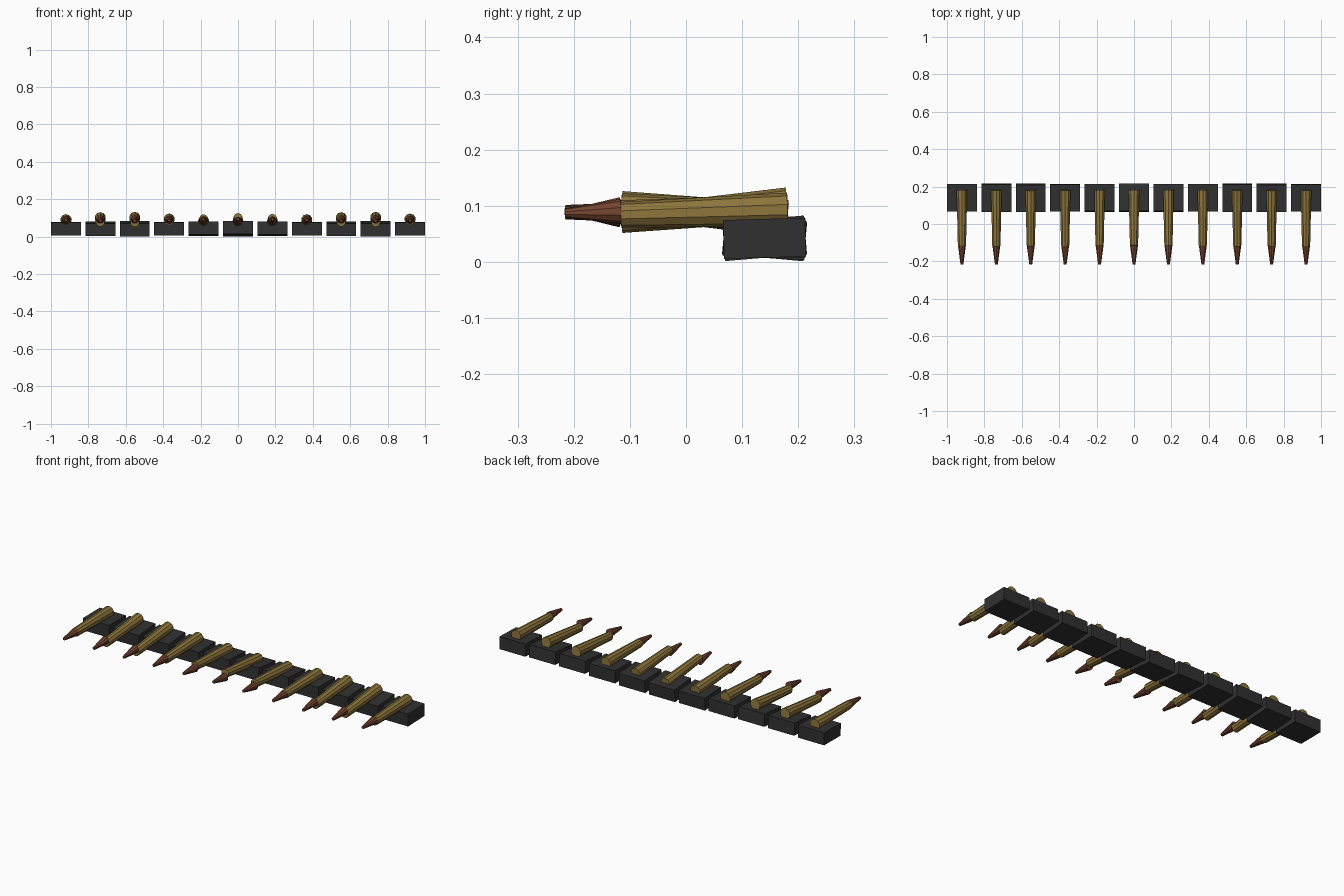
import bpy, bmesh, math
from mathutils import Matrix

if "Cube" in bpy.data.objects:
    bpy.data.objects.remove(bpy.data.objects["Cube"])


def material(name, rgb):
    m = bpy.data.materials.new(name)
    m.diffuse_color = (*rgb, 1)
    m.use_nodes = True
    m.node_tree.nodes["Principled BSDF"].inputs["Base Color"].default_value = m.diffuse_color
    return m


brass = material("brass", (0.27, 0.18, 0.045))
copper = material("copper", (0.18, 0.06, 0.03))
steel = material("dark steel", (0.03, 0.03, 0.03))


def finish(bm, name, mat, loc, tilt):
    me = bpy.data.meshes.new(name)
    bm.to_mesh(me)
    bm.free()
    me.materials.append(mat)
    ob = bpy.data.objects.new(name, me)
    ob.location = loc
    ob.rotation_euler.x = tilt
    bpy.context.collection.objects.link(ob)


def cone(name, mat, x, y0, y1, r0, r1, z, tilt, sides=10):
    """Tapered tube from y0 (front, r0) to y1 (back, r1), tilted about its middle."""
    bm = bmesh.new()
    bmesh.ops.create_cone(bm, cap_ends=True, segments=sides, radius1=r1, radius2=r0,
                          depth=y1 - y0, matrix=Matrix.Rotation(math.pi / 2, 4, 'X'))
    finish(bm, name, mat, (x, (y0 + y1) / 2, z), tilt)


def box(name, mat, loc, size, tilt):
    bm = bmesh.new()
    bmesh.ops.create_cube(bm, size=1, matrix=Matrix.Diagonal((*size, 1)))
    finish(bm, name, mat, loc, tilt)


# belt of eleven rounds, each rocking along a wave
for i in range(11):
    x = -0.92 + 0.184 * i
    tilt = 0.1 * math.sin(0.9 * i + 0.1)
    box(f"belt_link_{i}", steel, (x, 0.14, 0.042), (0.16, 0.146, 0.069), tilt * 0.9)
    cone(f"case_{i}", brass, x, -0.116, 0.181, 0.023, 0.030, 0.0885, tilt)
    cone(f"bullet_tip_{i}", copper, x, -0.216, -0.116, 0.008, 0.022, 0.0885, tilt)
